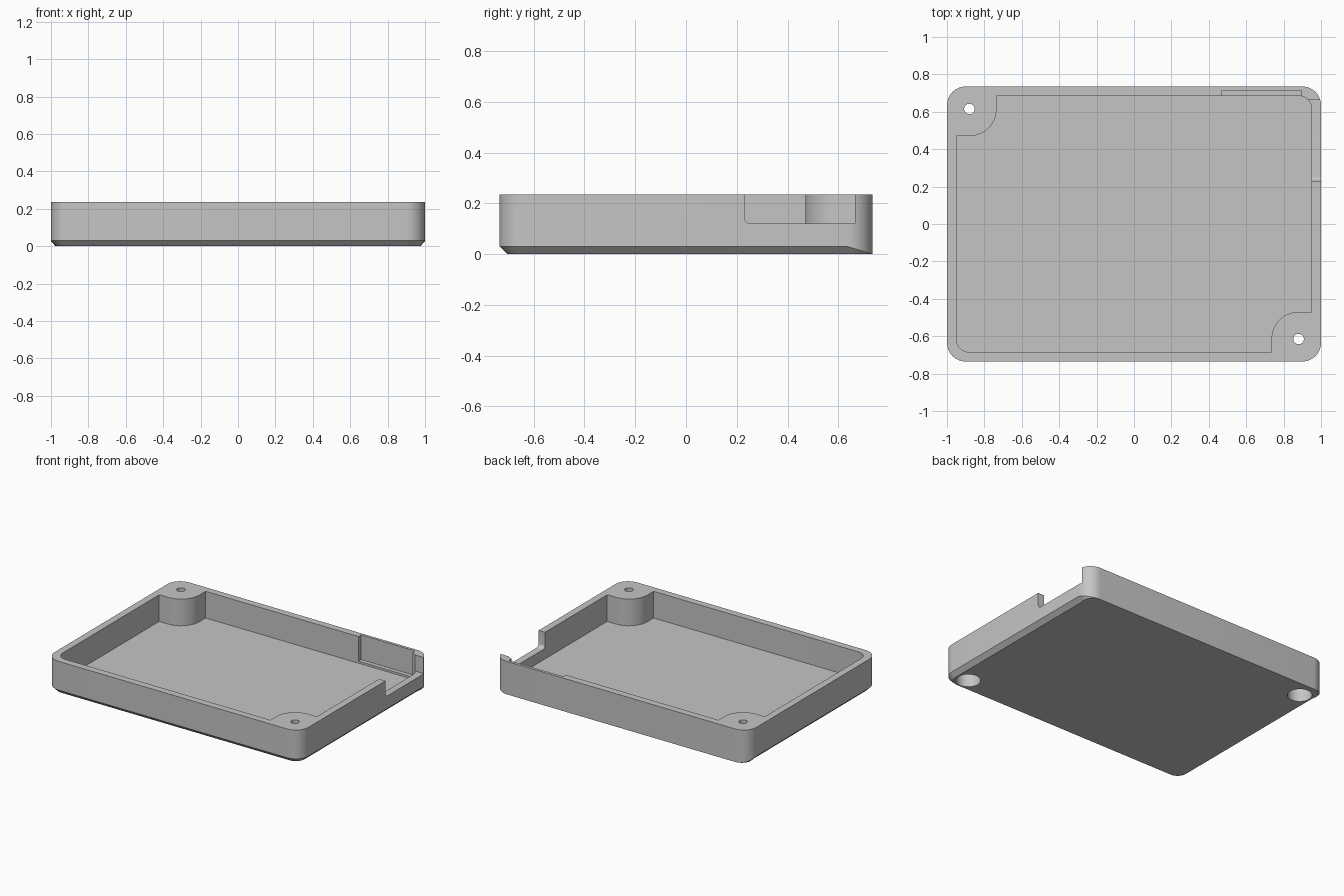
import bpy, bmesh
from math import sin, cos, radians

cube = bpy.data.objects.get("Cube")
if cube:
    bpy.data.objects.remove(cube)

HX, HY, H = 1.0, 0.735, 0.235      # half width, half depth, height
WALL, FLOOR = 0.05, 0.045
R, CHAMFER = 0.10, 0.03            # outer corner radius, bottom bevel
SX, SY = 0.88, 0.615               # screw post centre

grey = bpy.data.materials.new("light grey plastic")
grey.use_nodes = True
grey.diffuse_color = (0.56, 0.56, 0.56, 1)
grey.node_tree.nodes["Principled BSDF"].inputs["Base Color"].default_value = grey.diffuse_color


def arc(cx, cy, r, a0, a1, n=12):
    angles = [radians(a0 + (a1 - a0) * i / n) for i in range(n + 1)]
    return [(cx + r * cos(a), cy + r * sin(a)) for a in angles]


def skin(name, rings):
    """Closed solid through rings with equal point counts."""
    bm = bmesh.new()
    loops = [[bm.verts.new(p) for p in ring] for ring in rings]
    n = len(loops[0])
    for a, b in zip(loops, loops[1:]):
        for i in range(n):
            j = (i + 1) % n
            bm.faces.new((a[i], a[j], b[j], b[i]))
    bm.faces.new(loops[0][::-1])
    bm.faces.new(loops[-1])
    bmesh.ops.remove_doubles(bm, verts=bm.verts, dist=1e-5)
    bmesh.ops.recalc_face_normals(bm, faces=bm.faces)
    mesh = bpy.data.meshes.new(name)
    bm.to_mesh(mesh)
    bm.free()
    mesh.materials.append(grey)
    obj = bpy.data.objects.new(name, mesh)
    bpy.context.collection.objects.link(obj)
    return obj


def prism(name, pts, z0, z1):
    return skin(name, [[(x, y, z) for x, y in pts] for z in (z0, z1)])


def cut(body, cutter):
    cutter.hide_render = True
    mod = body.modifiers.new("cut", 'BOOLEAN')
    mod.operation, mod.solver, mod.object = 'DIFFERENCE', 'EXACT', cutter
    bpy.context.view_layer.objects.active = body
    bpy.ops.object.modifier_apply(modifier=mod.name)
    bpy.data.objects.remove(cutter)


# Outer shell: bottom bevel on front and sides, fading out round the back corners
outer, inner = [], []
corners = ((1, 1, 0), (-1, 1, 90), (-1, -1, 180), (1, -1, 270))
for sx, sy, a in corners:
    cx, cy = sx * (HX - R), sy * (HY - R)
    for (x, y), (ix, iy) in zip(arc(cx, cy, R, a, a + 90),
                                arc(cx, cy, R - CHAMFER, a, a + 90)):
        fade = min(1, (HY - y) / R)
        outer.append((x, y, CHAMFER * fade))
        inner.append((x + (ix - x) * fade, y + (iy - y) * fade, 0))
top = [(x, y, H) for x, y, z in outer]
tray = skin("enclosure_tray", [inner, outer, top])

# Cavity outline goes round the two screw posts; the second half is the first turned 180 degrees
ix, iy, ir, pr = HX - WALL, HY - WALL, 0.07, 0.145
half = arc(-ix + ir, -iy + ir, ir, 180, 270) + [(SX - pr, -iy)]
half += arc(SX, -SY, pr, 180, 90, 20) + [(ix, -SY + pr)]
cut(tray, prism("cavity_cutter", half + [(-x, -y) for x, y in half], FLOOR, 0.4))

# Shallow recess inside the back wall
cut(tray, prism("recess_cutter",
                [(0.47, 0.6), (0.895, 0.6), (0.895, 0.715), (0.47, 0.715)], 0.06, 0.4))

# Port notch in the left wall, with one rounded lower corner
notch = arc(0.255, 0.145, 0.025, 180, 270, 8) + [(0.665, 0.12), (0.665, 0.4), (0.23, 0.4)]
cut(tray, skin("notch_cutter", [[(x, y, z) for y, z in notch] for x in (0.9, 1.1)]))

# Screw holes with wide counterbores from below
for s in (1, -1):
    for r, z1 in ((0.08, 0.17), (0.028, 0.4)):
        ring = arc(s * SX, -s * SY, r, 0, 360, 32)[:-1]
        cut(tray, prism("screw_cutter", ring, -0.1, z1))

bpy.ops.object.select_all(action='DESELECT')
tray.select_set(True)
bpy.context.view_layer.objects.active = tray
bpy.ops.object.shade_smooth_by_angle(angle=radians(25))
